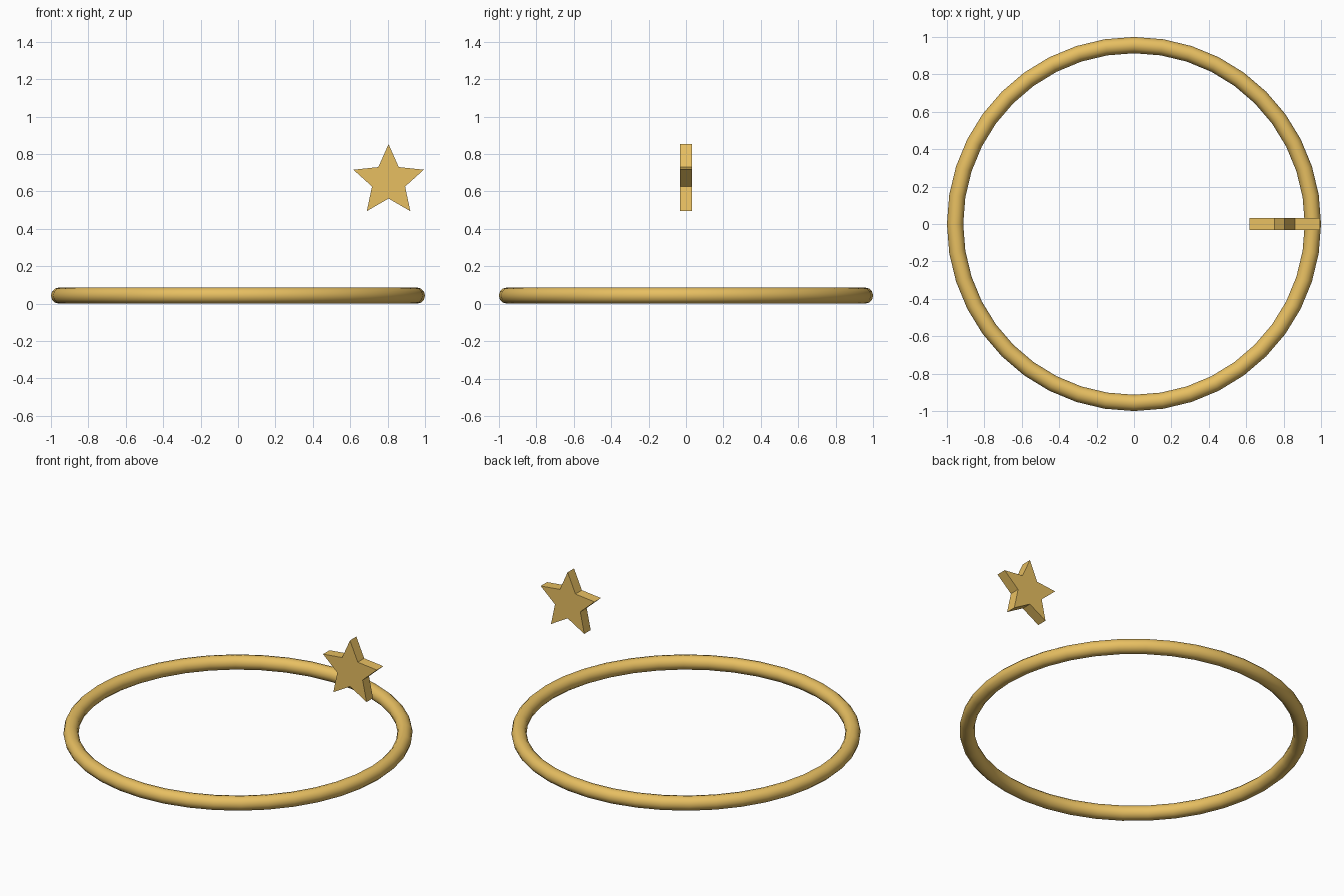
import bpy, bmesh
from math import sin, cos, pi, radians

if "Cube" in bpy.data.objects:
    bpy.data.objects.remove(bpy.data.objects["Cube"])

gold = bpy.data.materials.new("gold")
gold.diffuse_color = (0.80, 0.52, 0.12, 1)
gold.use_nodes = True
gold.node_tree.nodes["Principled BSDF"].inputs["Base Color"].default_value = gold.diffuse_color

# Ring lying on the ground
tube = 0.0435
bpy.ops.mesh.primitive_torus_add(major_segments=40, minor_segments=12,
                                 major_radius=1 - tube, minor_radius=tube,
                                 location=(0, 0, tube))
ring = bpy.context.object
ring.name = "ring"
ring.data.materials.append(gold)
bpy.ops.object.shade_smooth_by_angle(angle=radians(40))

# Five-pointed star floating over the right side of the ring
outer, inner, half = 0.198, 0.093, 0.032
bm = bmesh.new()
verts = []
for i in range(10):
    r = inner if i % 2 else outer
    a = i * pi / 5
    verts.append(bm.verts.new((r * sin(a), -half, r * cos(a))))
face = bm.faces.new(verts)
ext = bmesh.ops.extrude_face_region(bm, geom=[face], use_keep_orig=True)
moved = [g for g in ext["geom"] if isinstance(g, bmesh.types.BMVert)]
bmesh.ops.translate(bm, verts=moved, vec=(0, 2 * half, 0))
bmesh.ops.recalc_face_normals(bm, faces=bm.faces)
mesh = bpy.data.meshes.new("star")
bm.to_mesh(mesh)
bm.free()
mesh.materials.append(gold)
star = bpy.data.objects.new("star", mesh)
star.location = (0.805, 0, 0.655)
bpy.context.collection.objects.link(star)
